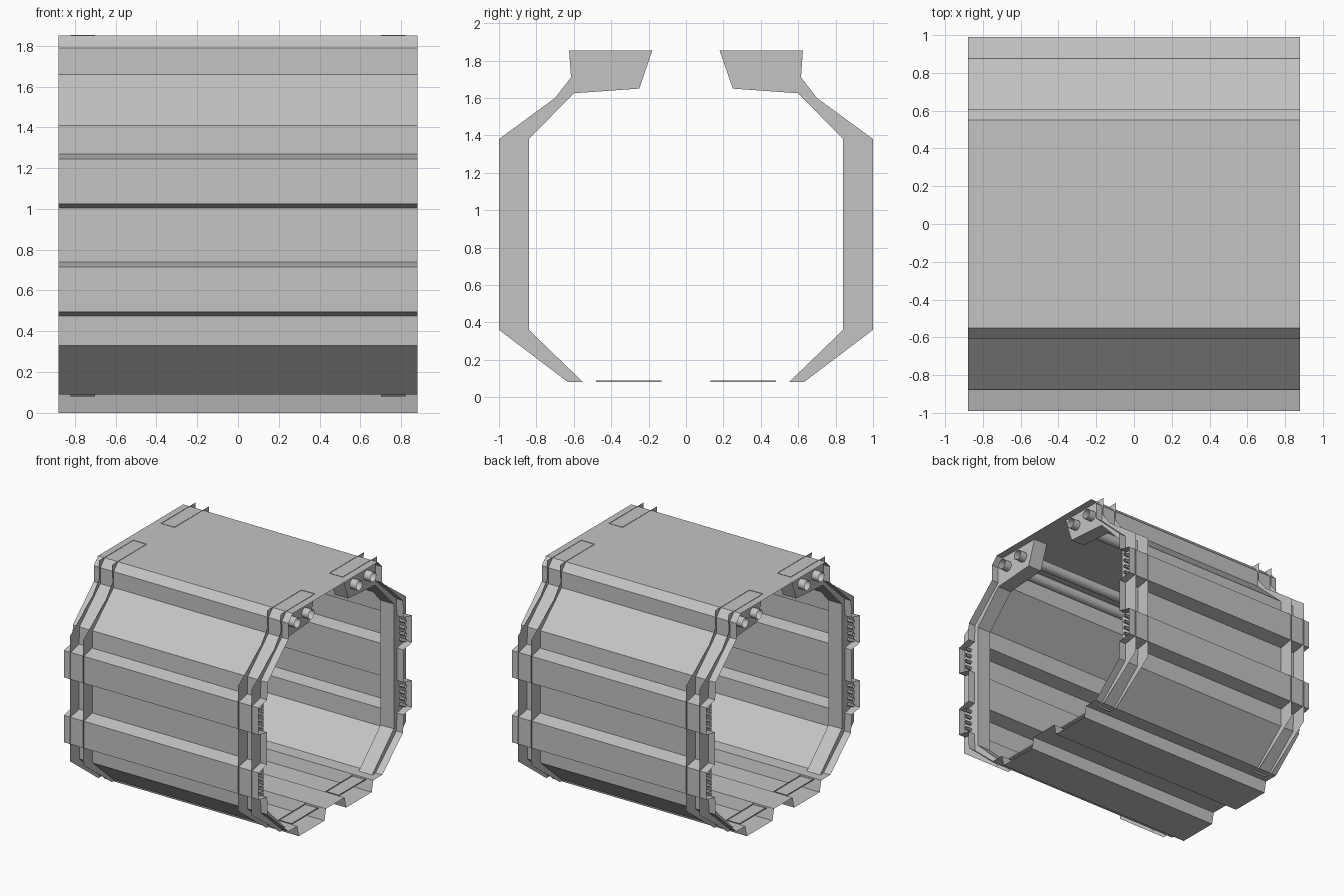
import bpy, bmesh, math

cube = bpy.data.objects.get("Cube")
if cube:
    bpy.data.objects.remove(cube, do_unlink=True)

grey = bpy.data.materials.new("plain grey")
grey.use_nodes = True
COLOUR = (0.55, 0.55, 0.55, 1)
grey.diffuse_color = COLOUR
grey.node_tree.nodes["Principled BSDF"].inputs["Base Color"].default_value = COLOUR

HALF = 0.88                 # half length of the hull along x
RIB_IN, RIB_OUT = 0.70, 0.82


def finish(name, bm):
    mesh = bpy.data.meshes.new(name)
    bm.to_mesh(mesh)
    bm.free()
    mesh.materials.append(grey)
    obj = bpy.data.objects.new(name, mesh)
    bpy.context.collection.objects.link(obj)
    return obj


def sweep(bm, path, x0, x1, closed=False):
    """Thin sheet: a (y, z) path drawn out along x."""
    a = [bm.verts.new((x0, y, z)) for y, z in path]
    b = [bm.verts.new((x1, y, z)) for y, z in path]
    n = len(path)
    for i in range(n if closed else n - 1):
        j = (i + 1) % n
        bm.faces.new((a[i], a[j], b[j], b[i]))


def plate(bm, path, x):
    """Flat sheet across the hull."""
    bm.faces.new([bm.verts.new((x, y, z)) for y, z in path])


def pipe(bm, x0, x1, y, z, r, sides):
    ring = [(y + r * math.cos(2 * math.pi * i / sides),
             z + r * math.sin(2 * math.pi * i / sides)) for i in range(sides)]
    sweep(bm, ring, x0, x1, closed=True)


def flip(path, side):
    return [(y * side, z) for y, z in path]


# Hull shell: half cross-section with two side rails and one bottom skid
half = [(0.55, 1.85), (0.605, 1.79), (0.605, 1.66), (0.875, 1.41)]
for top in (1.27, 0.74):
    half += [(0.88, top), (0.99, top - 0.025),
             (0.99, top - 0.245), (0.88, top - 0.265)]
half += [(0.875, 0.33), (0.605, 0.09), (0.49, 0.09),
         (0.47, 0), (0.14, 0), (0.12, 0.09)]
bm = bmesh.new()
sweep(bm, half + flip(half, -1)[::-1], -HALF, HALF, closed=True)
bmesh.ops.recalc_face_normals(bm, faces=bm.faces)
finish("hull_shell", bm)

# Ribs: two flat flanges joined by an inner web, open to the outside
inner = [(0.18, 1.853), (0.25, 1.65), (0.60, 1.625),
         (0.84, 1.38), (0.84, 0.36), (0.55, 0.08)]
outer = [(0.63, 0.08), (1.0, 0.36), (1.0, 1.38),
         (0.70, 1.60), (0.615, 1.71), (0.625, 1.853)]
tie = [(0.13, 0.09), (0.13, 0.08), (0.48, 0.08), (0.48, 0.09)]
for end, end_name in ((-1, "right"), (1, "left")):
    for side, side_name in ((-1, "front"), (1, "back")):
        for part, web, rim in (("rib", inner, outer), ("skid_tie", tie, [])):
            bm = bmesh.new()
            for x in (RIB_IN, RIB_OUT):
                plate(bm, flip(web + rim, side), x * end)
            sweep(bm, flip(web, side), RIB_IN * end, RIB_OUT * end)
            bmesh.ops.remove_doubles(bm, verts=bm.verts, dist=0.0001)
            bmesh.ops.recalc_face_normals(bm, faces=bm.faces)
            finish(f"{side_name}_{end_name}_{part}", bm)

        # Short pins inside the ends of the side rails
        bm = bmesh.new()
        for top in (1.27, 0.74):
            for i in range(4):
                pipe(bm, 0.67 * end, 0.87 * end, 0.925 * side,
                     top - 0.055 - 0.052 * i, 0.014, 8)
        bmesh.ops.recalc_face_normals(bm, faces=bm.faces)
        finish(f"{side_name}_{end_name}_rail_pins", bm)

# Long open pipes under the roof
for side, side_name in ((-1, "front"), (1, "back")):
    for place, y, z in (("inner", 0.31, 1.75), ("outer", 0.49, 1.75)):
        bm = bmesh.new()
        pipe(bm, -HALF, HALF, y * side, z, 0.04, 16)
        bmesh.ops.recalc_face_normals(bm, faces=bm.faces)
        for f in bm.faces:
            f.smooth = True
        finish(f"{side_name}_{place}_roof_pipe", bm)
